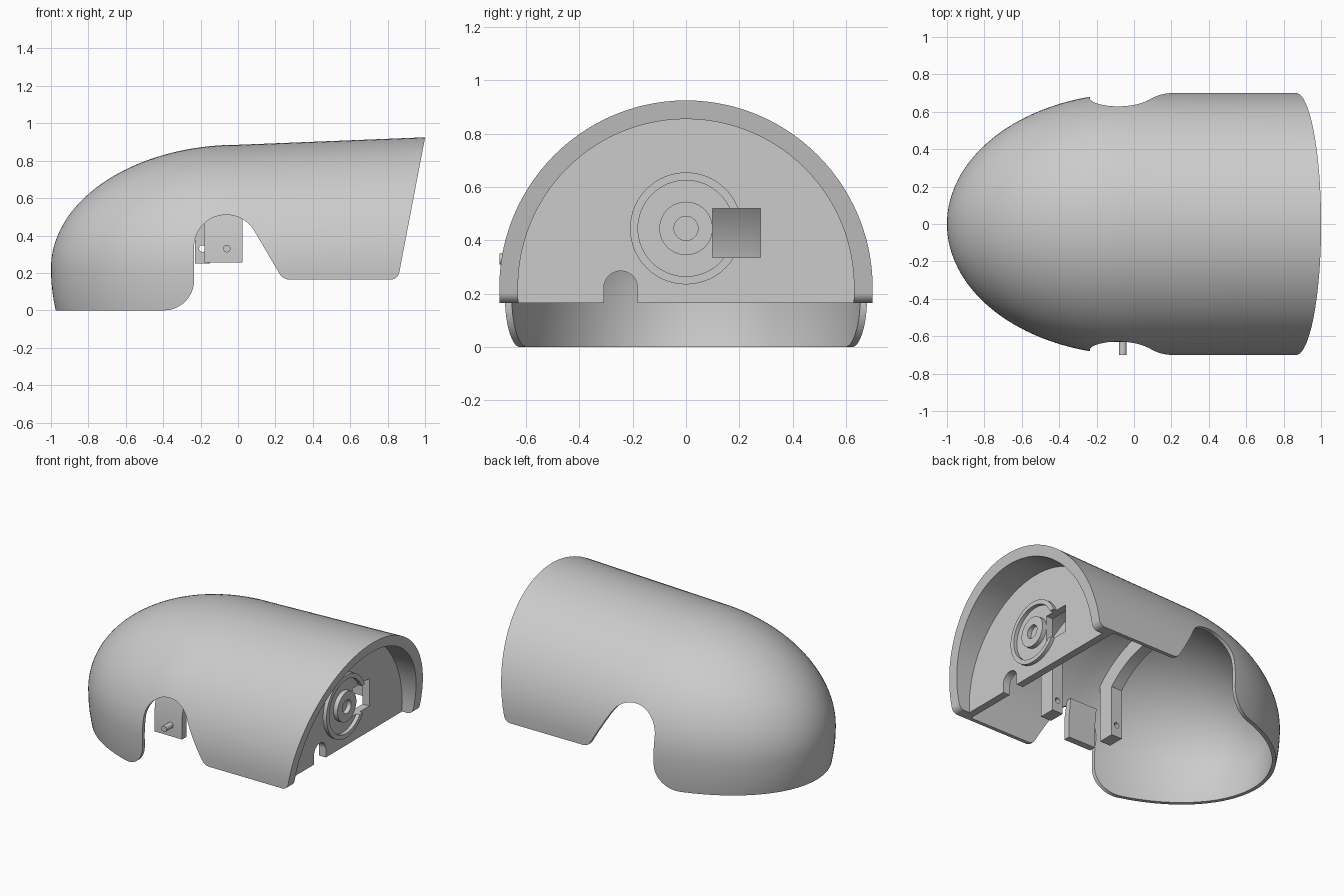
import bpy, bmesh
from math import pi, sin, cos, tan, sqrt
from mathutils import Vector

if "Cube" in bpy.data.objects:
    bpy.data.objects.remove(bpy.data.objects["Cube"])

TONE = (0.6, 0.6, 0.6, 1)
grey = bpy.data.materials.new("plain grey")
grey.use_nodes = True
grey.diffuse_color = TONE
grey.node_tree.nodes["Principled BSDF"].inputs["Base Color"].default_value = TONE

MID = 0.225    # height of the widest line
HALF = 0.7     # half width
WALL = 0.025


def finish(name, bm):
    bmesh.ops.recalc_face_normals(bm, faces=bm.faces)
    mesh = bpy.data.meshes.new(name)
    bm.to_mesh(mesh)
    bm.free()
    mesh.materials.append(grey)
    ob = bpy.data.objects.new(name, mesh)
    bpy.context.collection.objects.link(ob)
    return ob


def loft(name, rings, tip=None):
    """Skin closed rings of points; the start may close on a tip."""
    bm = bmesh.new()
    loops = [[bm.verts.new(p) for p in ring] for ring in rings]
    n = len(loops[0])
    for a, b in zip(loops, loops[1:]):
        for i in range(n):
            j = (i + 1) % n
            bm.faces.new((a[i], a[j], b[j], b[i]))
    if tip:
        t = bm.verts.new(tip)
        for i in range(n):
            bm.faces.new((t, loops[0][(i + 1) % n], loops[0][i]))
    else:
        bm.faces.new(loops[0])
    bm.faces.new(loops[-1])
    return finish(name, bm)


def prism(name, pts, axis, a, b):
    """Extrude a 2D outline along x (points are y, z) or y (points are x, z)."""
    place = (lambda p, d: (d, p[0], p[1])) if axis == "x" else (lambda p, d: (p[0], d, p[1]))
    return loft(name, [[place(p, d) for p in pts] for d in (a, b)])


def circle(cx, cz, r, n=48):
    return [(cx + r * cos(2 * pi * i / n), cz + r * sin(2 * pi * i / n)) for i in range(n)]


def rounded(corners, steps=12):
    """Outline from (u, v, radius) corners with true fillets."""
    out = []
    for i, (u, v, r) in enumerate(corners):
        p = Vector((u, v))
        if not r:
            out.append((u, v))
            continue
        d1 = (Vector(corners[i - 1][:2]) - p).normalized()
        d2 = (Vector(corners[(i + 1) % len(corners)][:2]) - p).normalized()
        half = d1.angle(d2) / 2
        centre = p + (d1 + d2).normalized() * (r / sin(half))
        start = p + d1 * (r / tan(half)) - centre
        end = p + d2 * (r / tan(half)) - centre
        for k in range(steps + 1):
            t = k / steps
            out.append(tuple(centre + start.lerp(end, t).normalized() * r))
    return out


def boolean(ob, cutter, op="DIFFERENCE"):
    mod = ob.modifiers.new("cut", "BOOLEAN")
    mod.object, mod.operation, mod.solver = cutter, op, "EXACT"
    bpy.context.view_layer.objects.active = ob
    bpy.ops.object.modifier_apply(modifier=mod.name)
    bpy.data.objects.remove(cutter)


def section(x, off, n=112):
    """Body ring at x: an ellipsoid nose, then a gently rising barrel."""
    s = sqrt(max(0, 1 - (x / (1 - off)) ** 2)) if x < 0 else 1
    top = 0.66 + 0.04 * max(x, 0) - off
    ring = []
    for i in range(n):
        a = 2 * pi * i / n
        h = top if sin(a) >= 0 else 1.0 - off
        ring.append((x, (HALF - off) * s * cos(a), MID + h * s * sin(a)))
    return ring


def body(name, off, end):
    nose = [-(1 - off) * cos(pi / 2 * i / 36) for i in range(1, 36)]
    rings = [section(x, off) for x in nose + [0, end / 3, end * 2 / 3, end]]
    return loft(name, rings, (off - 1, 0, MID))


# Side outline: nose skirt, arched notch, raised rear skirt, raked end
shell = body("shell", 0, 1.15)
outline = rounded([(-1.2, -0.0, 0), (-0.235, 0, 0.16), (-0.235, 0.51, 0.17), (0.037, 0.51, 0.17),
                   (0.24, 0.165, 0.06), (0.855, 0.165, 0.045), (1.053, 1.2, 0), (-1.2, 1.2, 0)])
boolean(shell, prism("side_outline", outline, "y", -1, 1), "INTERSECT")

# Shell hollowed from both ends so that a bulkhead remains
boolean(shell, body("cavity", WALL, 0.73))
recess = [[(x, 0.63 * cos(a), MID + (0.63 if sin(a) >= 0 else 1) * sin(a))
           for a in [2 * pi * i / 112 for i in range(112)]] for x in (0.78, 1.3)]
boolean(shell, loft("rear_recess", recess))


# Bulkhead openings
def window():
    return prism("window_cutter", [(0.1, 0.335), (0.28, 0.335), (0.28, 0.52), (0.1, 0.52)],
                 "x", 0.6, 0.9)


slot = rounded([(-0.308, 0.1, 0), (-0.308, 0.285, 0.062), (-0.182, 0.285, 0.062), (-0.182, 0.1, 0)])
boolean(shell, window())
boolean(shell, prism("slot_cutter", slot, "x", 0.6, 0.82))
parts = [shell]

# Raised rings on the bulkhead
for name, outer, inner, face in (("outer_ring", 0.21, 0.18, 0.805), ("hub_ring", 0.1, 0.045, 0.81)):
    ring = prism(name, circle(0, 0.445, outer, 64), "x", 0.77, face)
    boolean(ring, prism("bore", circle(0, 0.445, inner, 64), "x", 0.7, 0.9))
    boolean(ring, window())
    parts.append(ring)


# Ribs: a straight drilled leg on one side, following the roof to the middle
def rib_edge(leg, a, b, n=20):
    ys = [-leg * (1 - i / n) for i in range(n + 1)]
    return [(-leg, 0.25)] + [(y, MID + b * sqrt(1 - (y / a) ** 2)) for y in ys]


for name, x in (("front_rib", -0.19), ("rear_rib", 0.28)):
    ring = section(x - 0.04, 0.015)
    ry = max(p[1] for p in ring)
    rz = max(p[2] for p in ring) - MID
    loop = rib_edge(0.5, ry, rz) + rib_edge(0.39, ry - 0.13, rz - 0.1)[::-1]
    rib = prism(name, loop, "x", x - 0.04, x + 0.04)
    boolean(rib, prism("drill", circle(x, 0.33, 0.018, 24), "y", -1, 1))
    parts.append(rib)

# Bracket plate with a pin, on one side only
plate = [(-0.63, 0.255), (-0.63, 0.4), (-0.605, 0.52), (-0.57, 0.52), (-0.585, 0.4), (-0.585, 0.255)]
parts.append(prism("bracket_plate", plate, "x", -0.18, 0.025))
parts.append(prism("bracket_pin", circle(-0.06, 0.33, 0.02, 24), "y", -0.7, -0.6))

# Smooth curved surfaces, keep edges crisp
bpy.ops.object.select_all(action="DESELECT")
for ob in parts:
    ob.select_set(True)
bpy.context.view_layer.objects.active = shell
bpy.ops.object.shade_smooth_by_angle(angle=pi / 6)
